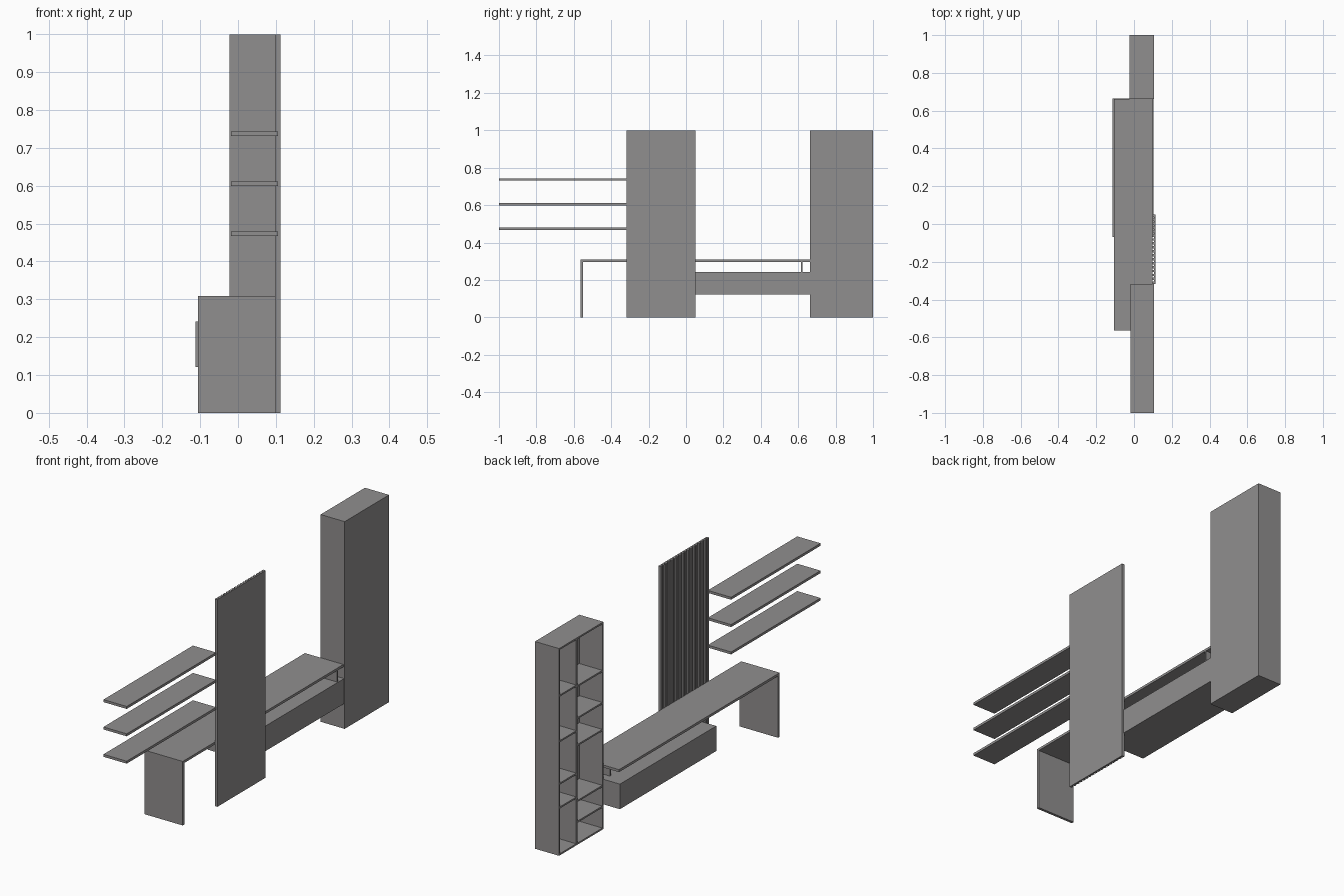
import bpy, bmesh

if "Cube" in bpy.data.objects:
    bpy.data.objects.remove(bpy.data.objects["Cube"])

# One grey for the whole furniture set
grey = bpy.data.materials.new("warm_grey")
grey.diffuse_color = (0.28, 0.272, 0.272, 1)
grey.use_nodes = True
grey.node_tree.nodes["Principled BSDF"].inputs["Base Color"].default_value = grey.diffuse_color


def boxes(name, items):
    """One object made of boxes, each given as (x0, x1, y0, y1, z0, z1)."""
    bm = bmesh.new()
    for x0, x1, y0, y1, z0, z1 in items:
        geo = bmesh.ops.create_cube(bm, size=1)
        for v in geo["verts"]:
            v.co = ((x0 + x1) / 2 + v.co.x * (x1 - x0),
                    (y0 + y1) / 2 + v.co.y * (y1 - y0),
                    (z0 + z1) / 2 + v.co.z * (z1 - z0))
    mesh = bpy.data.meshes.new(name)
    bm.to_mesh(mesh)
    bm.free()
    mesh.materials.append(grey)
    ob = bpy.data.objects.new(name, mesh)
    bpy.context.collection.objects.link(ob)
    return ob


# Bookcase, open towards -x
T = 0.008
FX, BX, Y0, Y1 = -0.0225, 0.106, 0.662, 1.0
DIV = 0.865
boxes("bookcase_frame", [
    (FX, BX, Y0, Y0 + T, 0, 1),
    (FX, BX, Y1 - T, Y1, 0, 1),
    (FX, BX, Y0 + T, Y1 - T, 0, T),
    (FX, BX, Y0 + T, Y1 - T, 1 - T, 1),
    (BX - 0.006, BX, Y0 + T, Y1 - T, T, 1 - T),
    (FX, BX - 0.006, DIV - T / 2, DIV + T / 2, T, 1 - T),
])
boxes("bookcase_narrow_shelves",
      [(FX, BX - 0.006, DIV + T / 2, Y1 - T, z - T / 2, z + T / 2)
       for z in (0.23, 0.345, 0.55, 0.77)])
boxes("bookcase_wide_shelves",
      [(FX, BX - 0.006, Y0 + T, DIV - T / 2, z - T / 2, z + T / 2)
       for z in (0.11, 0.21, 0.48, 0.61, 0.765)])

# Slatted wall panel: backing board with vertical slats facing -x
PY0, PY1, N = -0.318, 0.05, 18
pitch = (PY1 - PY0) / (N - 0.4)
boxes("panel_backing", [(0.106, 0.1125, PY0, PY1, 0, 1)])
boxes("panel_slats",
      [(0.099, 0.106, PY0 + i * pitch, PY0 + (i + 0.6) * pitch, 0, 1)
       for i in range(N)])

# Wall shelves
for i, z in enumerate((0.467, 0.599, 0.731)):
    boxes(f"wall_shelf_{i + 1}", [(-0.018, 0.106, -1, PY0, z, z + 0.012)])

# Desk: top, end leg and small support on the cabinet
boxes("desk_top", [(-0.106, 0.099, -0.563, Y0, 0.297, 0.309)])
boxes("desk_leg", [(-0.106, 0.099, -0.563, -0.550, 0, 0.297)])
boxes("desk_support", [(-0.03, 0.099, 0.615, 0.622, 0.242, 0.297)])

# Low floating cabinet
boxes("low_cabinet", [(-0.1125, 0.103, -0.07, Y0 + 0.003, 0.121, 0.242)])
